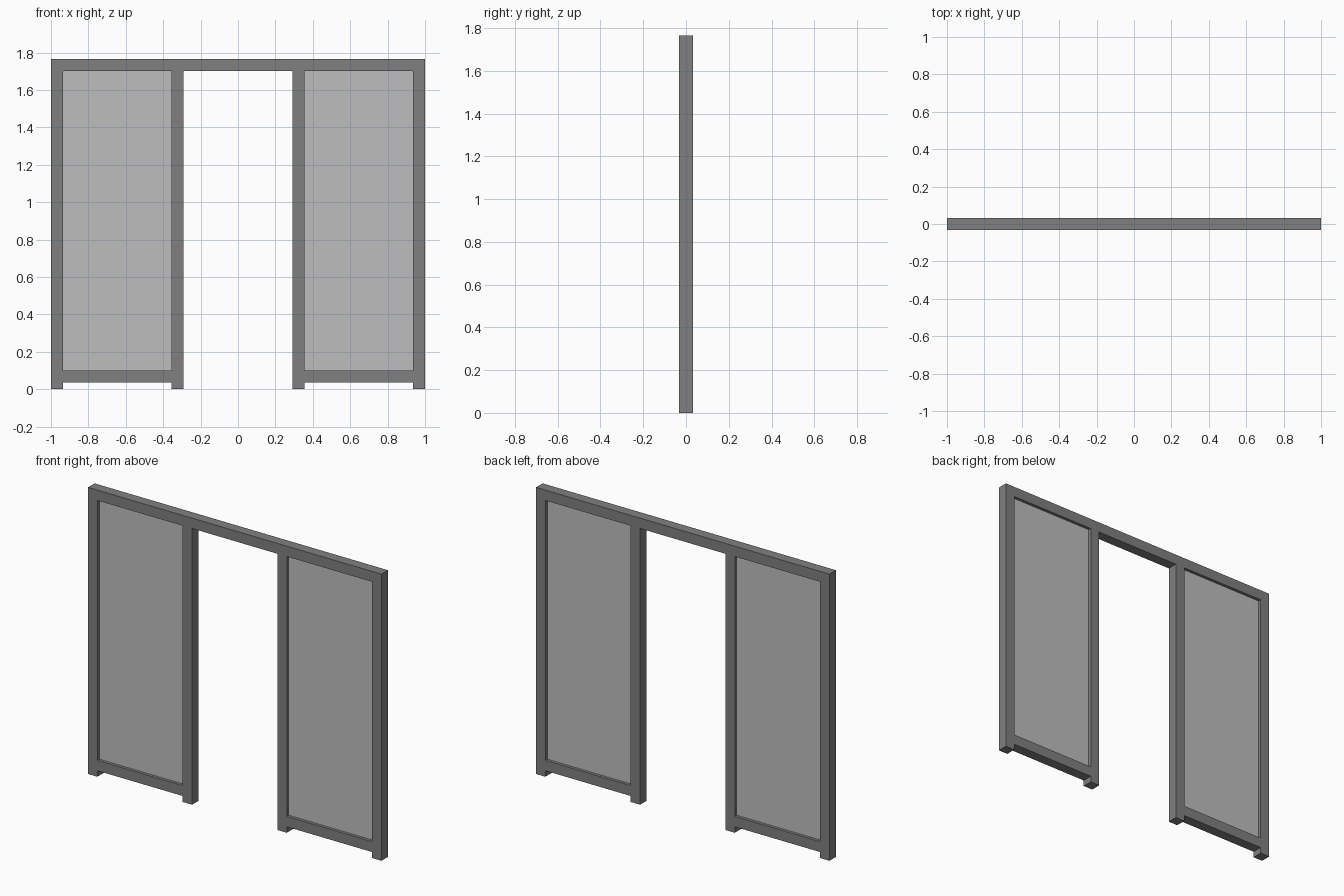
import bpy

cube = bpy.data.objects.get("Cube")
if cube:
    bpy.data.objects.remove(cube, do_unlink=True)


def make_material(name, value):
    mat = bpy.data.materials.new(name)
    mat.use_nodes = True
    color = (value, value, value, 1)
    mat.diffuse_color = color
    mat.node_tree.nodes["Principled BSDF"].inputs["Base Color"].default_value = color
    return mat


def box(name, x, z, depth, mat):
    """Box spanning the x and z ranges, centred on y = 0."""
    bpy.ops.mesh.primitive_cube_add(size=1)
    obj = bpy.context.object
    obj.name = name
    obj.location = (sum(x) / 2, 0, sum(z) / 2)
    obj.scale = (x[1] - x[0], depth, z[1] - z[0])
    bpy.ops.object.transform_apply(location=True, rotation=False, scale=True)
    obj.data.materials.append(mat)


frame_grey = make_material("frame grey", 0.216)
panel_grey = make_material("panel light grey", 0.515)

BAR = 0.064          # width and depth of the frame bars
PANEL_DEPTH = 0.026
TOP = 1.766
HEAD = TOP - BAR     # underside of the top rail
RAIL = 0.037         # underside of the bottom rails
INNER = 0.291        # half width of the doorway

# Top rail across the whole width
box("top_rail", (-1, 1), (HEAD, TOP), BAR, frame_grey)

# Each side: two posts, a raised bottom rail and a recessed panel
for side, s in (("left", 1), ("right", -1)):
    def span(a, b):
        return tuple(sorted((a * s, b * s)))

    opening = span(INNER + BAR, 1 - BAR)
    box(side + "_outer_post", span(1 - BAR, 1), (0, HEAD), BAR, frame_grey)
    box(side + "_inner_post", span(INNER, INNER + BAR), (0, HEAD), BAR, frame_grey)
    box(side + "_bottom_rail", opening, (RAIL, RAIL + BAR), BAR, frame_grey)
    box(side + "_panel", opening, (RAIL + BAR, HEAD), PANEL_DEPTH, panel_grey)
